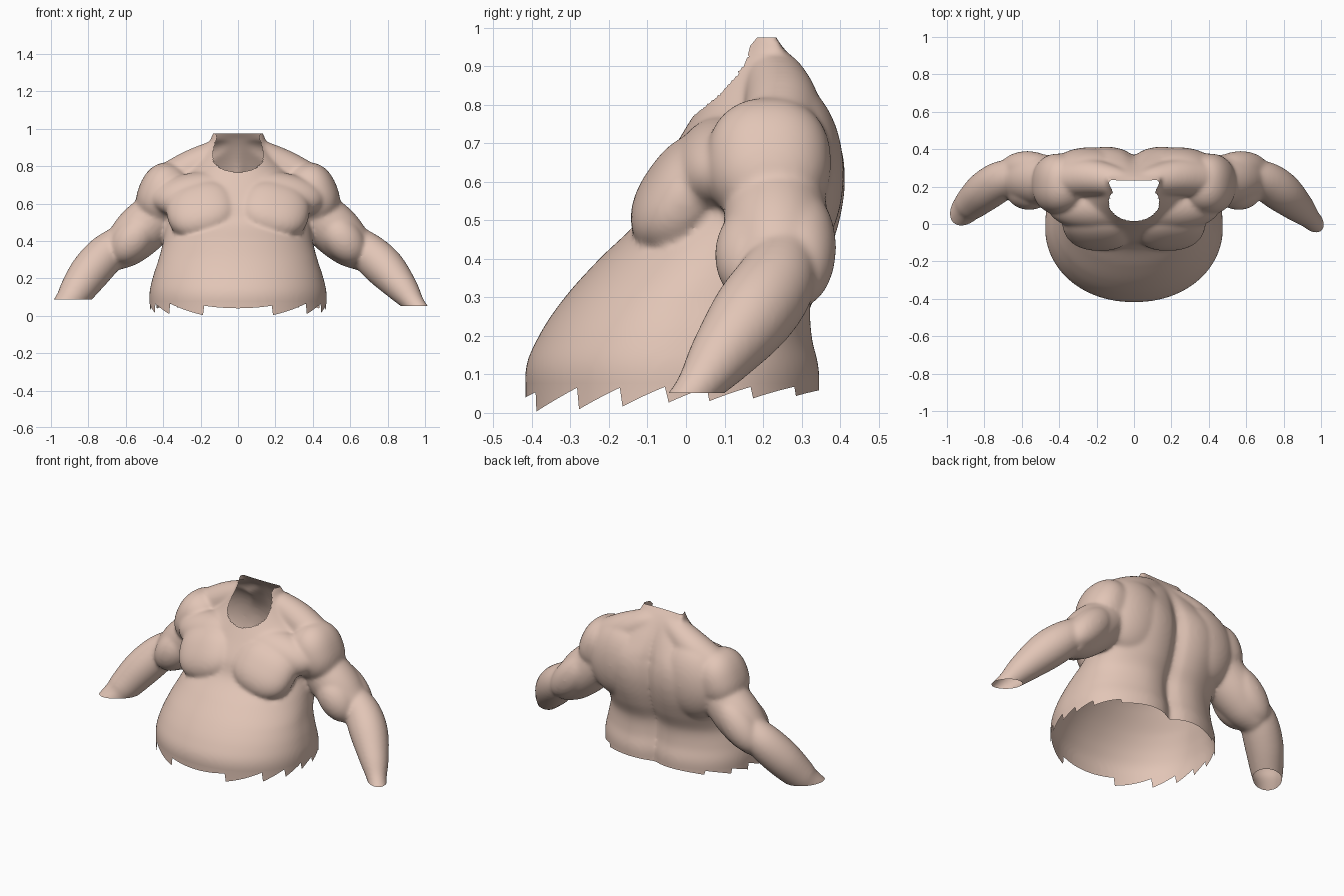
import bpy, bmesh, math
from mathutils import Vector, Matrix

if "Cube" in bpy.data.objects:
    bpy.data.objects.remove(bpy.data.objects["Cube"])

bm = bmesh.new()


def power(v, e):
    return math.copysign(abs(v) ** e, v)


def loft(rings):
    """Skin a list of closed point rings and cap both ends."""
    vs = [[bm.verts.new(p) for p in ring] for ring in rings]
    n = len(vs[0])
    for a, b in zip(vs, vs[1:]):
        for i in range(n):
            j = (i + 1) % n
            bm.faces.new((a[i], a[j], b[j], b[i]))
    bm.faces.new(vs[0])
    bm.faces.new(vs[-1])


def smooth_path(keys, steps=6):
    """Catmull-Rom interpolation of number tuples."""
    out = []
    for i in range(len(keys) - 1):
        p = [keys[max(0, min(len(keys) - 1, i + k))] for k in (-1, 0, 1, 2)]
        for s in range(steps):
            t = s / steps
            out.append(tuple(0.5 * (2 * b + (c - a) * t + (2 * a - 5 * b + 4 * c - d) * t * t
                                    + (3 * b - a - 3 * c + d) * t ** 3) for a, b, c, d in zip(*p)))
    return out + [keys[-1]]


def limb(keys, sx=1):
    """Round tube through (x, y, z, radius) points."""
    pts = [(Vector((sx * x, y, z)), r) for x, y, z, r in smooth_path(keys)]
    rings = []
    for i, (p, r) in enumerate(pts):
        d = pts[min(i + 1, len(pts) - 1)][0] - pts[max(i - 1, 0)][0]
        u = d.cross(Vector((0, 1, 0.2))).normalized()
        v = d.cross(u).normalized()
        rings.append([p + r * (math.cos(t) * u + math.sin(t) * v)
                      for t in (k * math.tau / 28 for k in range(28))])
    loft(rings)


def muscle(c, radii, sx=1, rx=0.0, ry=0.0, e=1.0):
    """Ellipsoid muscle, tilted about x and y; e below 1 makes it boxier."""
    m = (Matrix.Translation((sx * c[0], c[1], c[2])) @ Matrix.Rotation(sx * ry, 4, 'Y')
         @ Matrix.Rotation(rx, 4, 'X') @ Matrix.Diagonal((*radii, 1)))
    vs = bmesh.ops.create_uvsphere(bm, u_segments=40, v_segments=24, radius=1)["verts"]
    for v in vs:
        h = math.hypot(v.co.x, v.co.y) or 1
        f = power(h, e) / h
        v.co = m @ Vector((power(v.co.x / h, e) * h * f, power(v.co.y / h, e) * h * f,
                           power(v.co.z, e)))


# trunk: z, front y, back y, half width
trunk = [(-.05, -.40, .355, .465), (.1, -.418, .365, .475), (.2, -.382, .345, .457),
         (.3, -.315, .345, .425), (.4, -.225, .385, .4), (.5, -.125, .415, .395),
         (.6, -.085, .428, .4), (.7, -.025, .415, .37), (.8, .035, .365, .25),
         (.9, .09, .295, .165), (.97, .13, .235, .14), (1.02, .15, .2, .12)]
rings = []
for z, yf, yb, hw in smooth_path(trunk):
    ring = []
    mid = (yf + yb) / 2 if z < .3 else (yf + yb) / 2 + min(.06, (z - .3) * .3)
    for k in range(96):
        t = k * math.tau / 96
        c, s = math.cos(t), math.sin(t)
        x = hw * power(c, .95)
        y = mid + ((yb - mid) * power(s, .75) if s > 0 else (mid - yf) * s)
        if s > 0:  # spine furrow between the back muscles
            y -= ((.035 * math.exp(-(x / .11) ** 2) + .025 * math.exp(-(x / .035) ** 2))
                  * min(1, max(0, (.95 - z) * 4)))
        ring.append((x, y, z))
    rings.append(ring)
loft(rings)

for sx in (1, -1):
    # chest slab, upper chest, shoulder cap
    muscle((.195, -.01, .565), (.188, .105, .165), sx, rx=-.6, ry=.25, e=.85)
    muscle((.2, .085, .645), (.26, .115, .13), sx, rx=-.62, ry=.1)
    muscle((.4, .215, .65), (.135, .162, .17), sx, ry=-.4, e=.88)
    # shoulder blade
    muscle((.24, .27, .62), (.22, .14, .24), sx, ry=-.25)
    # neck-to-shoulder slope
    limb([(.05, .215, .885, .07), (.13, .235, .85, .085), (.25, .25, .785, .1),
          (.4, .24, .7, .1)], sx)
    # upper arm with front and rear muscles
    limb([(.34, .23, .62, .12), (.5, .235, .475, .138), (.6, .24, .38, .122),
          (.69, .25, .32, .09)], sx)
    muscle((.56, .18, .41), (.105, .105, .15), sx, ry=-.7)
    muscle((.57, .295, .43), (.1, .095, .19), sx, ry=-.75)

# forearms, posed slightly differently
limb([(.6, .26, .42, .08), (.7, .23, .335, .105), (.79, .17, .25, .108),
      (.885, .085, .14, .082), (.945, .025, .06, .056), (1.0, -.03, -.01, .05)])
limb([(.6, .26, .42, .08), (.7, .235, .335, .105), (.79, .18, .235, .108),
      (.865, .115, .13, .092), (.895, .085, .085, .08), (.95, .02, .01, .07)], -1)

bmesh.ops.recalc_face_normals(bm, faces=bm.faces)
mesh = bpy.data.meshes.new("torso_skin")
bm.to_mesh(mesh)
bm.free()
body = bpy.data.objects.new("torso_skin", mesh)
bpy.context.collection.objects.link(body)
bpy.context.view_layer.objects.active = body
body.select_set(True)

# fuse all muscles into one skin
rm = body.modifiers.new("fuse", 'REMESH')
rm.mode = 'VOXEL'
rm.voxel_size = 0.01
sm = body.modifiers.new("soften", 'SMOOTH')
sm.factor = 0.5
sm.iterations = 14
for name in ("fuse", "soften"):
    bpy.ops.object.modifier_apply(modifier=name)

# open the neck, wrists and waist
bm = bmesh.new()
bm.from_mesh(body.data)


def cut(inside, co, no):
    faces = [f for f in bm.faces if inside(f.calc_center_median())]
    geom = set(faces)
    for f in faces:
        geom.update(f.verts)
        geom.update(f.edges)
    bmesh.ops.bisect_plane(bm, geom=list(geom), plane_co=co, plane_no=no, clear_outer=True)


def in_neck(c):
    return c.z > .7 and (c.x / .135) ** 2 + ((c.y - .115) / .1) ** 2 < 1


cut(lambda c: c.z > .9, (0, 0, .975), (0, 0, 1))
cut(lambda c: abs(c.x) < .25 and c.z > .82, (0, .01, .765), (0, -1.2, 1))
bmesh.ops.delete(bm, geom=[f for f in bm.faces if in_neck(f.calc_center_median())],
                 context='FACES')
cut(lambda c: c.x > .7, (0, 0, .052), (0, 0, -1))
cut(lambda c: c.x < -.7, (0, 0, .088), (0, 0, -1))
cut(lambda c: abs(c.x) < .6, (0, 0, .074), (0, 0, -1))

# torn saw-tooth hem
hem = [e for e in bm.edges if e.is_boundary
       and all(abs(v.co.x) < .6 and v.co.z < .1 for v in e.verts)]
new = bmesh.ops.extrude_edge_only(bm, edges=hem)["geom"]
for v in (g for g in new if isinstance(g, bmesh.types.BMVert)):
    f = ((v.co.y + .39) / .112) % 1
    low = .002 + .045 * max(0, v.co.y + .4) / .75
    v.co.z = low + (.068 - low) * f if v.co.y > -.39 else .04 + .6 * (v.co.x / 1.2) ** 2
for f in bm.faces:
    f.smooth = True
bm.to_mesh(body.data)
bm.free()

skin = bpy.data.materials.new("skin")
skin.diffuse_color = (.76, .56, .47, 1)
skin.use_nodes = True
skin.node_tree.nodes["Principled BSDF"].inputs["Base Color"].default_value = skin.diffuse_color
body.data.materials.clear()
body.data.materials.append(skin)
